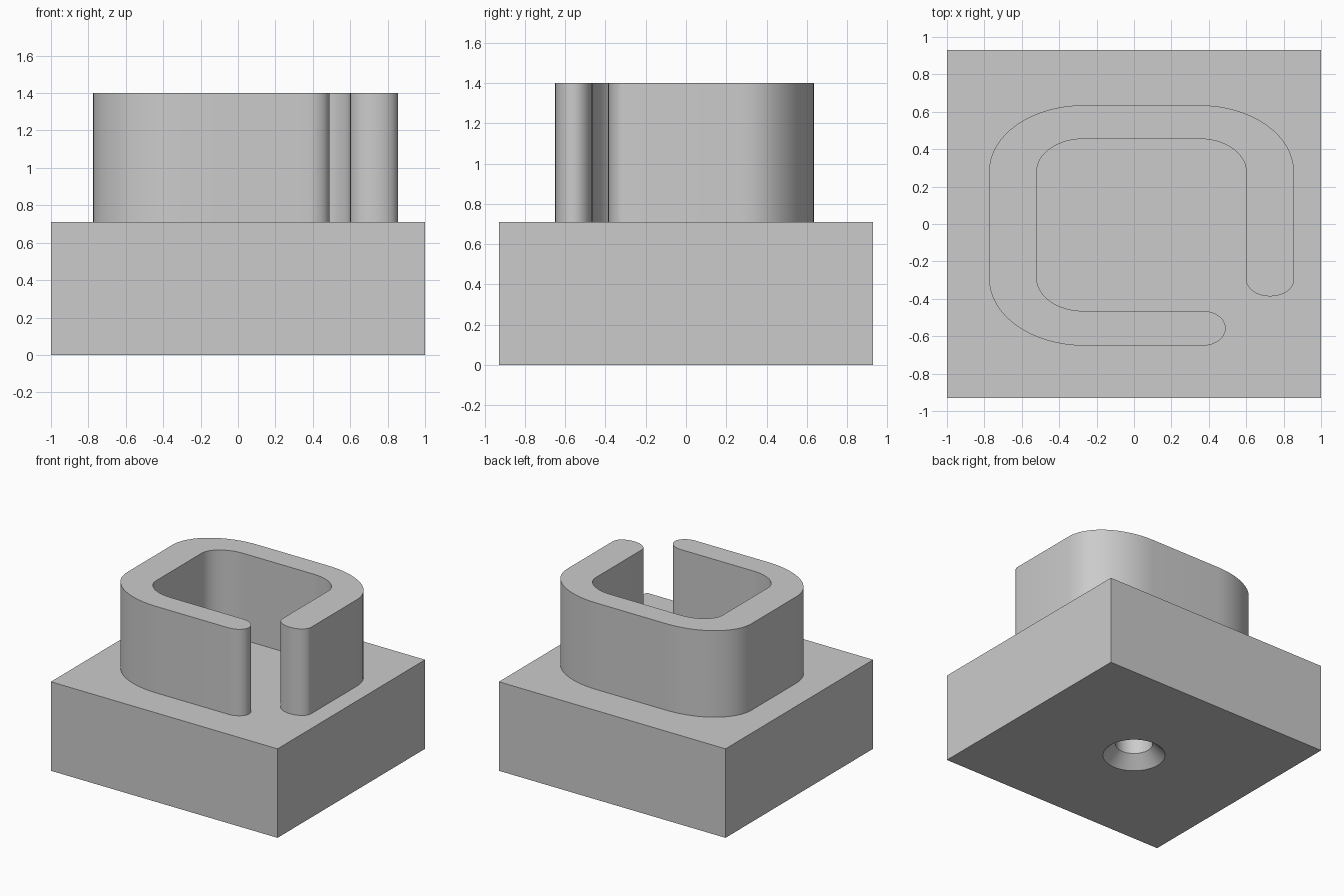
import bpy
import bmesh
from math import cos, sin, radians

cube = bpy.data.objects.get("Cube")
if cube:
    bpy.data.objects.remove(cube, do_unlink=True)

BASE_TOP = 0.71
WALL_TOP = 1.40

# Single plain grey
grey = bpy.data.materials.new("plain_grey")
grey.use_nodes = True
colour = (0.6, 0.6, 0.6, 1.0)
grey.diffuse_color = colour
grey.node_tree.nodes["Principled BSDF"].inputs["Base Color"].default_value = colour


def make_object(name, bm):
    bmesh.ops.recalc_face_normals(bm, faces=bm.faces)
    mesh = bpy.data.meshes.new(name)
    bm.to_mesh(mesh)
    bm.free()
    mesh.materials.append(grey)
    obj = bpy.data.objects.new(name, mesh)
    bpy.context.collection.objects.link(obj)
    return obj


def select_only(obj):
    bpy.ops.object.select_all(action="DESELECT")
    obj.select_set(True)
    bpy.context.view_layer.objects.active = obj


def arc(cx, cy, rx, ry, start, end, steps=16):
    """Points along an elliptical arc, angles in degrees."""
    angles = [radians(start + (end - start) * i / steps) for i in range(steps + 1)]
    return [(cx + rx * cos(a), cy + ry * sin(a)) for a in angles]


def prism(outline, z0, z1):
    bm = bmesh.new()
    face = bm.faces.new([bm.verts.new((x, y, z0)) for x, y in outline])
    result = bmesh.ops.extrude_face_region(bm, geom=[face], use_keep_orig=True)
    top = [v for v in result["geom"] if isinstance(v, bmesh.types.BMVert)]
    bmesh.ops.translate(bm, verts=top, vec=(0, 0, z1 - z0))
    return bm


# Rectangular base block
base = make_object("base_block", prism(
    [(-1, -0.93), (1, -0.93), (1, 0.93), (-1, 0.93)], 0, BASE_TOP))

# Countersunk blind screw hole in the underside
bm = bmesh.new()
rings = []
for radius, z in ((0.237, -0.01), (0.135, 0.092), (0.135, 0.5)):
    points = arc(0, 0, radius, radius, 0, 360, 48)[:-1]
    rings.append([bm.verts.new((x, y, z)) for x, y in points])
for low, high in zip(rings, rings[1:]):
    for i in range(len(low)):
        j = (i + 1) % len(low)
        bm.faces.new((low[i], low[j], high[j], high[i]))
bm.faces.new(rings[0])
bm.faces.new(rings[-1])
cutter = make_object("screw_hole_cutter", bm)
cutter.hide_render = True

cut = base.modifiers.new("screw_hole", "BOOLEAN")
cut.operation = "DIFFERENCE"
cut.solver = "EXACT"
cut.object = cutter
select_only(base)
bpy.ops.object.modifier_apply(modifier=cut.name)
bpy.data.objects.remove(cutter, do_unlink=True)

# Open ring wall: outer side, rounded right end, inner side, rounded front end
outline = (
    arc(0.37, -0.5575, 0.12, 0.0925, 90, -90)            # front end
    + arc(-0.27, -0.29, 0.505, 0.36, 270, 180)           # outer corners
    + arc(-0.27, 0.28, 0.505, 0.355, 180, 90)
    + arc(0.35, 0.28, 0.505, 0.355, 90, 0)
    + arc(0.7275, -0.30, 0.1275, 0.087, 0, -180)         # side end
    + arc(0.35, 0.28, 0.25, 0.175, 0, 90)                # inner corners
    + arc(-0.27, 0.28, 0.25, 0.175, 90, 180)
    + arc(-0.27, -0.29, 0.25, 0.175, 180, 270)
)
wall = make_object("open_ring_wall", prism(outline, BASE_TOP, WALL_TOP))

# Smooth curved sides, keep hard edges
for obj in (base, wall):
    select_only(obj)
    bpy.ops.object.shade_smooth_by_angle(angle=radians(30))
